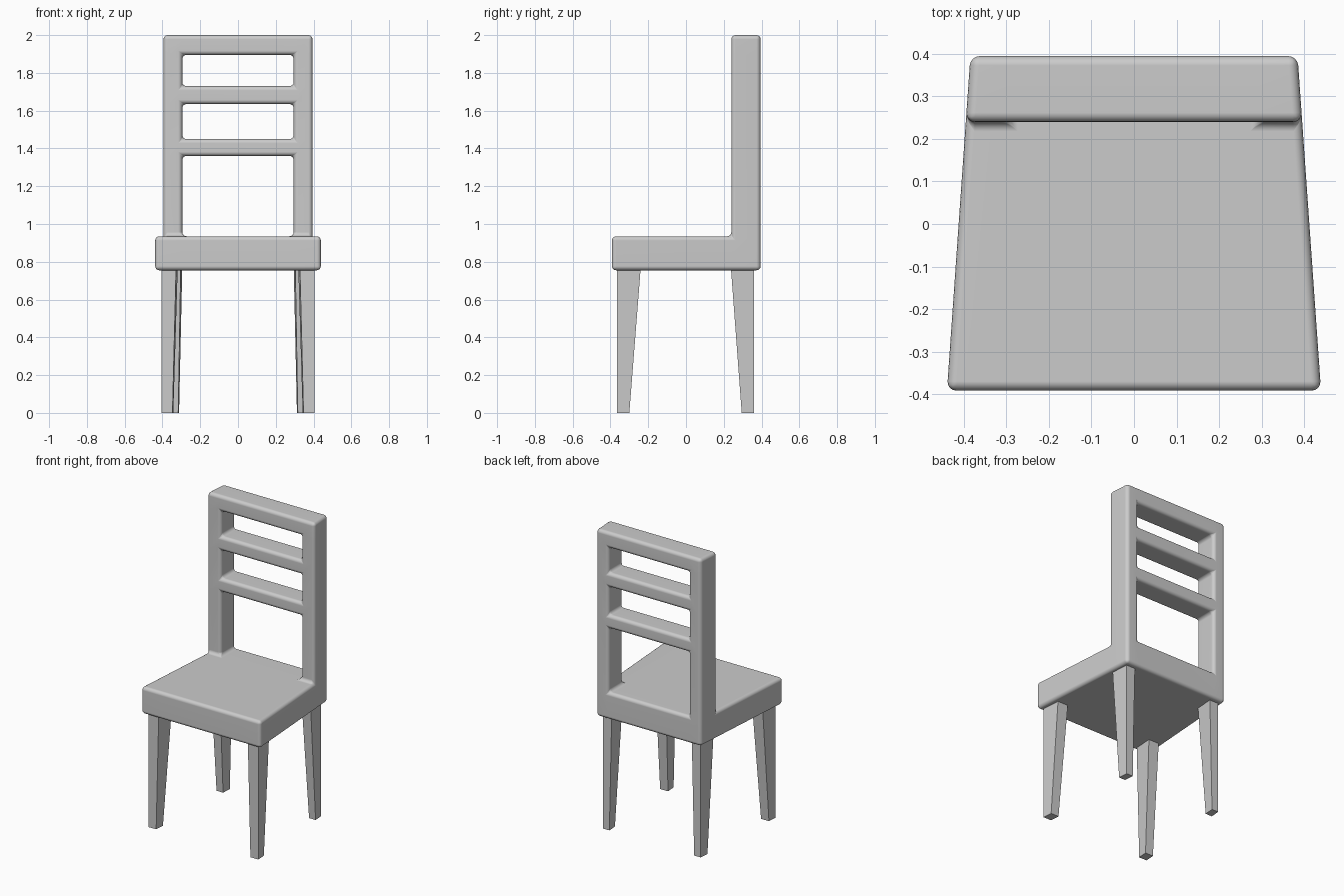
import bpy, bmesh

if "Cube" in bpy.data.objects:
    bpy.data.objects.remove(bpy.data.objects["Cube"])

SLOPE = (0.385 - 0.44) / 0.785   # sides narrow towards the back


def make_object(name, bm):
    bmesh.ops.recalc_face_normals(bm, faces=bm.faces[:])
    mesh = bpy.data.meshes.new(name)
    bm.to_mesh(mesh)
    bm.free()
    ob = bpy.data.objects.new(name, mesh)
    bpy.context.collection.objects.link(ob)
    return ob


# Seat and ladder back: one welded body made of grid cells
ys = [-0.392, 0.24, 0.395]
zs = [0.755, 0.935, 1.36, 1.45, 1.635, 1.73, 1.895, 2.0]
OPENINGS = (1, 3, 5)


def solid(i, j, k):
    if not (0 <= i < 3 and 0 <= j < 2 and 0 <= k < 7):
        return False
    if k == 0:
        return True
    return j == 1 and (i != 1 or k not in OPENINGS)


def corner(i, j, k):
    w = 0.44 + SLOPE * (ys[j] - ys[0])
    return ((-w, -0.295, 0.295, w)[i], ys[j], zs[k])


bm = bmesh.new()
verts = {}


def vert(key):
    if key not in verts:
        verts[key] = bm.verts.new(corner(*key))
    return verts[key]


for i in range(3):
    for j in range(2):
        for k in range(7):
            if not solid(i, j, k):
                continue
            for axis in range(3):
                for side in (0, 1):
                    near = [i, j, k]
                    near[axis] += 2 * side - 1
                    if solid(*near):
                        continue
                    a, b = [n for n in range(3) if n != axis]
                    loop = []
                    for da, db in ((0, 0), (1, 0), (1, 1), (0, 1)):
                        key = [i, j, k]
                        key[axis] += side
                        key[a] += da
                        key[b] += db
                        loop.append(vert(tuple(key)))
                    bm.faces.new(loop)

body = make_object("seat_and_back", bm)
body.data.shade_smooth()
bevel = body.modifiers.new("rounded_edges", 'BEVEL')
bevel.width = 0.022
bevel.segments = 4
bevel.limit_method = 'ANGLE'
normals = body.modifiers.new("even_shading", 'WEIGHTED_NORMAL')
normals.keep_sharp = True


# Tapered legs: each ring is (inner x, outer x, y front, y back) at its height
def leg(name, side, top, bottom, y_ref):
    bm = bmesh.new()
    rings = []
    for (x0, x1, y0, y1), z in ((bottom, 0.0), (top, 0.765)):
        pts = ((x0, y0), (x1, y0), (x1, y1), (x0, y1))
        rings.append([bm.verts.new((side * (x + SLOPE * (y - y_ref)), y, z))
                      for x, y in pts])
    lo, hi = rings
    bm.faces.new(lo)
    bm.faces.new(hi)
    for n in range(4):
        m = (n + 1) % 4
        bm.faces.new((lo[n], lo[m], hi[m], hi[n]))
    make_object(name, bm)


for label, side in (("left", -1), ("right", 1)):
    leg("front_leg_" + label, side, (0.328, 0.405, -0.365, -0.24),
        (0.347, 0.405, -0.365, -0.3), -0.365)
    leg("back_leg_" + label, side, (0.295, 0.36, 0.238, 0.36),
        (0.312, 0.36, 0.295, 0.36), 0.36)
